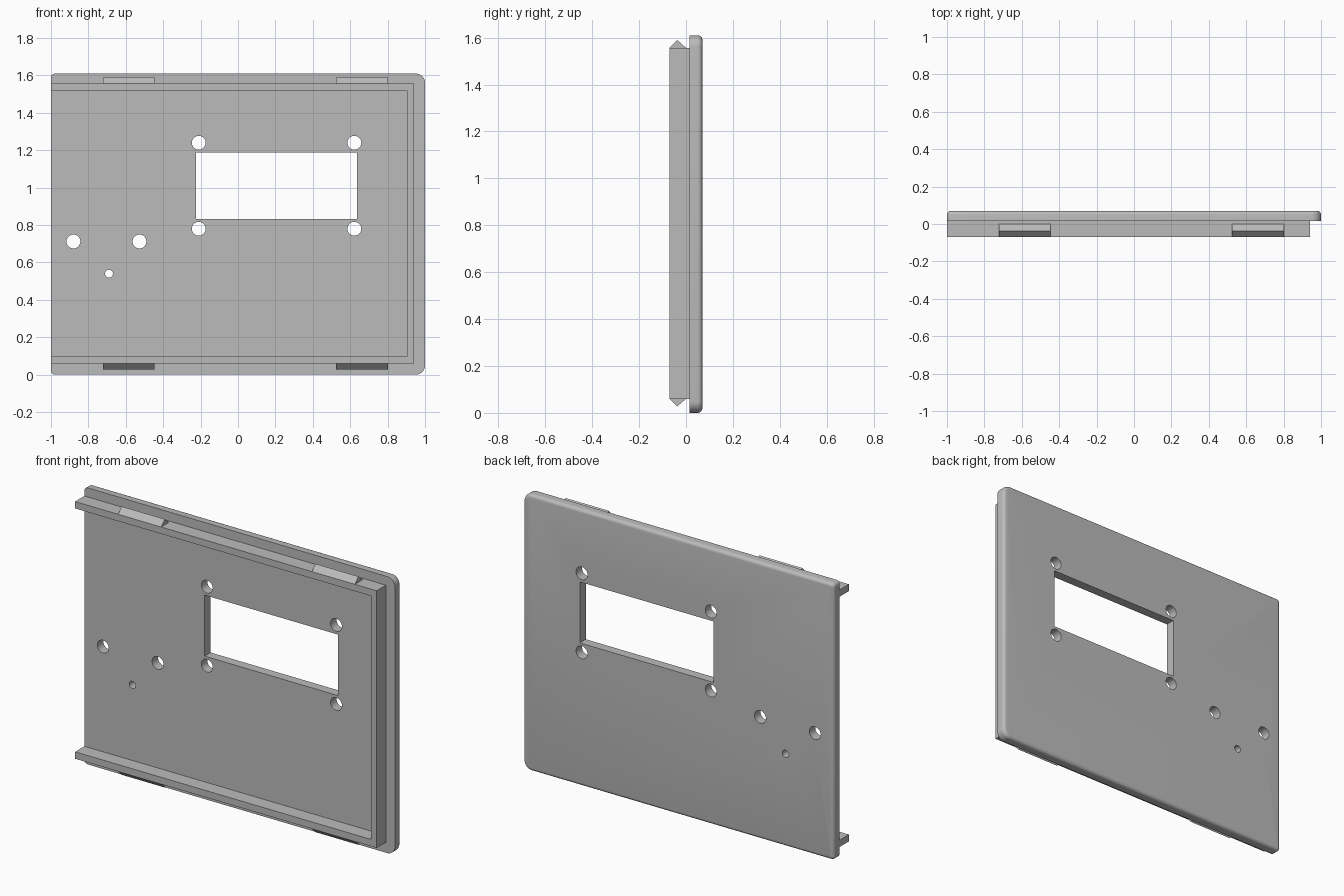
import bpy, bmesh
from math import pi, sin, cos, radians

cube = bpy.data.objects.get("Cube")
if cube:
    bpy.data.objects.remove(cube, do_unlink=True)

HEIGHT = 1.61
MID = HEIGHT / 2
FRONT, INNER, BACK = -0.07, 0.015, 0.07   # lip front, panel inner face, panel outer face

grey = bpy.data.materials.new("grey plastic")
grey.use_nodes = True
grey.diffuse_color = (0.5, 0.5, 0.5, 1)
grey.node_tree.nodes["Principled BSDF"].inputs["Base Color"].default_value = (0.5, 0.5, 0.5, 1)


def prism(name, points, direction, fillet=0.0):
    """Extrude a closed outline along a direction, optionally rounding the far rim."""
    bm = bmesh.new()
    face = bm.faces.new([bm.verts.new(p) for p in points])
    out = bmesh.ops.extrude_face_region(bm, geom=[face])["geom"]
    top = [g for g in out if isinstance(g, bmesh.types.BMVert)]
    bmesh.ops.translate(bm, verts=top, vec=direction)
    if fillet:
        rim = [g for g in out if isinstance(g, bmesh.types.BMEdge)]
        bmesh.ops.bevel(bm, geom=rim, offset=fillet, segments=5, profile=0.5, affect='EDGES')
    bmesh.ops.recalc_face_normals(bm, faces=bm.faces)
    mesh = bpy.data.meshes.new(name)
    bm.to_mesh(mesh)
    bm.free()
    mesh.materials.append(grey)
    obj = bpy.data.objects.new(name, mesh)
    bpy.context.collection.objects.link(obj)
    return obj


def arc(x, z, r, start, sweep, steps, y):
    return [(x + r * cos(start + sweep * i / steps), y, z + r * sin(start + sweep * i / steps))
            for i in range(steps + 1)]


# Panel: large corner radius on one side, small on the other, rounded outer rim
outline = []
for i, (sx, sz, r) in enumerate([(1, 1, 0.05), (-1, 1, 0.022), (-1, -1, 0.022), (1, -1, 0.05)]):
    outline += arc(sx * (1 - r), MID + sz * (MID - r), r, i * pi / 2, pi / 2, 8, INNER)
panel = prism("panel", outline, (0, BACK - INNER, 0), fillet=0.02)

# Cutters for the display window and the round holes
def rect(x0, x1, z0, z1, y):
    return [(x0, y, z0), (x1, y, z0), (x1, y, z1), (x0, y, z1)]

cutters = [prism("window_cutter", rect(-0.225, 0.635, 0.832, 1.187, -0.2), (0, 0.4, 0))]
holes = [(x, z, 0.037) for x in (-0.21, 0.622) for z in (0.78, 1.24)]
holes += [(-0.88, 0.712, 0.037), (-0.527, 0.712, 0.037), (-0.69, 0.54, 0.021)]
for x, z, r in holes:
    ring = arc(x, z, r, 0, 2 * pi, 32, -0.2)[:-1]
    cutters.append(prism("hole_cutter", ring, (0, 0.4, 0)))

bpy.context.view_layer.objects.active = panel
for cutter in cutters:
    cutter.hide_render = True
    mod = panel.modifiers.new("cut", 'BOOLEAN')
    mod.operation, mod.solver, mod.object = 'DIFFERENCE', 'EXACT', cutter
    bpy.ops.object.modifier_apply(modifier=mod.name)
    bpy.data.objects.remove(cutter, do_unlink=True)

bpy.ops.object.select_all(action='DESELECT')
panel.select_set(True)
bpy.ops.object.shade_smooth_by_angle(angle=radians(30))

# Lip: a three-sided rail, open at the square end
lip = [(-1, 0.06), (0.942, 0.06), (0.942, 1.557), (-1, 1.557),
       (-1, 1.517), (0.905, 1.517), (0.905, 0.1), (-1, 0.1)]
prism("lip", [(x, FRONT, z) for x, z in lip], (0, INNER - FRONT, 0))

# Snap clips: triangular ridges on the upper and lower lip
for side, base, tip in (("upper", 1.557, 1.59), ("lower", 0.06, 0.028)):
    for end, x in (("right", -0.723), ("left", 0.525)):
        prism(f"{side}_{end}_clip", [(x, FRONT, base), (x, -0.037, tip), (x, 0.0, base)],
              (0.277, 0, 0))
